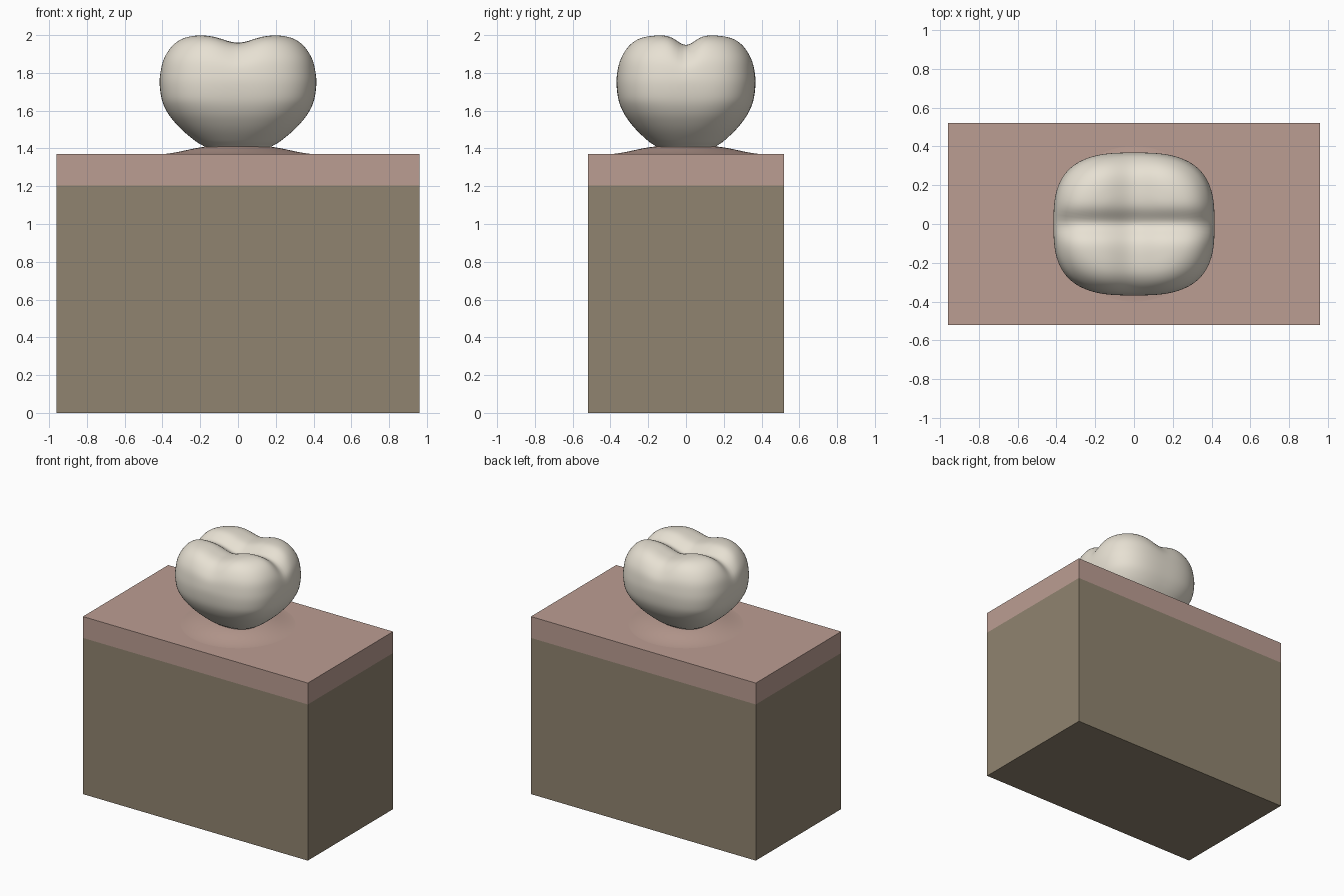
import bpy, bmesh
from math import sin, cos, pi, exp

if "Cube" in bpy.data.objects:
    bpy.data.objects.remove(bpy.data.objects["Cube"])

def material(name, rgb):
    m = bpy.data.materials.new(name)
    m.diffuse_color = (*rgb, 1)
    m.use_nodes = True
    m.node_tree.nodes["Principled BSDF"].inputs["Base Color"].default_value = m.diffuse_color
    return m

def finish(name, bm, mat, smooth=False):
    bmesh.ops.recalc_face_normals(bm, faces=bm.faces)
    me = bpy.data.meshes.new(name)
    bm.to_mesh(me)
    bm.free()
    me.materials.append(mat)
    if smooth:
        me.shade_smooth()
    ob = bpy.data.objects.new(name, me)
    bpy.context.collection.objects.link(ob)
    return ob

def block(name, sx, sy, z0, z1, mat):
    bm = bmesh.new()
    bmesh.ops.create_cube(bm, size=1)
    for v in bm.verts:
        v.co = (v.co.x * sx, v.co.y * sy, z0 + (v.co.z + 0.5) * (z1 - z0))
    return finish(name, bm, mat)

def loft(rings, cap_start, tip):
    """Bridge rings of points, cap the first, close the last on a tip point."""
    bm = bmesh.new()
    loops = [[bm.verts.new(p) for p in r] for r in rings]
    n = len(loops[0])
    for a, b in zip(loops, loops[1:]):
        for i in range(n):
            j = (i + 1) % n
            bm.faces.new((a[i], a[j], b[j], b[i]))
    if cap_start:
        bm.faces.new(loops[0])
    t = bm.verts.new(tip)
    for i in range(n):
        bm.faces.new((loops[-1][i], loops[-1][(i + 1) % n], t))
    return bm

def spline(pts, steps):
    """Smooth curve through profile points."""
    p = [pts[0]] + pts + [pts[-1]]
    out = []
    for a, b, c, d in zip(p, p[1:], p[2:], p[3:]):
        for k in range(steps):
            t = k / steps
            out.append(tuple(0.5 * (2*q + (r - o)*t + (2*o - 5*q + 4*r - s)*t*t
                                    + (3*q - o - 3*r + s)*t**3)
                             for o, q, r, s in zip(a, b, c, d)))
    return out + [pts[-1]]

bone = material("bone", (0.28, 0.23, 0.16))
pink = material("gum", (0.50, 0.34, 0.29))
enamel = material("enamel", (0.80, 0.75, 0.65))

# jaw bone and gum layer
block("jaw_bone", 1.92, 1.04, 0, 1.205, bone)
block("gum_layer", 1.92, 1.04, 1.205, 1.37, pink)

# gentle gum mound around the tooth neck
rings = []
for k in range(17):
    r = 0.43 - 0.31 * k / 16
    z = 1.369 + 0.043 * (1 - cos(pi * k / 16)) / 2
    rings.append([(r * cos(2*pi*i/64), r * sin(2*pi*i/64), z) for i in range(64)])
finish("gum_mound", loft(rings, False, (0, 0, 1.412)), pink, True)

# crown: (fraction of full width, height) from neck to the chewing surface
profile = [(0.40, 1.36), (0.42, 1.405), (0.53, 1.435), (0.68, 1.485), (0.80, 1.535),
           (0.90, 1.59), (0.97, 1.655), (1.0, 1.74), (0.99, 1.81), (0.96, 1.87),
           (0.90, 1.92), (0.82, 1.959), (0.72, 1.985), (0.60, 1.998), (0.45, 2.002),
           (0.30, 2.002), (0.15, 2.002), (0.02, 2.002)]

def grooved(x, y, z):
    """Sink the two crossing grooves between the four cusps."""
    t = min(max((z - 1.72) / 0.26, 0), 1)
    fade = t * t * (3 - 2 * t)
    dip = 0.042 * exp(-(x / 0.11) ** 2) + 0.052 * exp(-(y / 0.065) ** 2)
    return (x, y, z - fade * dip)

N = 96
rings = []
for f, z in spline(profile, 4):
    e = 2.3 + 0.6 * min(max((z - 1.41) / 0.25, 0), 1)
    ring = []
    for i in range(N):
        c, s = cos(2*pi*i/N), sin(2*pi*i/N)
        r = f / (abs(c) ** e + abs(s) ** e) ** (1 / e)
        ring.append(grooved(0.415 * r * c, 0.368 * r * s, z))
    rings.append(ring)
finish("tooth_crown", loft(rings, True, grooved(0, 0, 2.002)), enamel, True)
